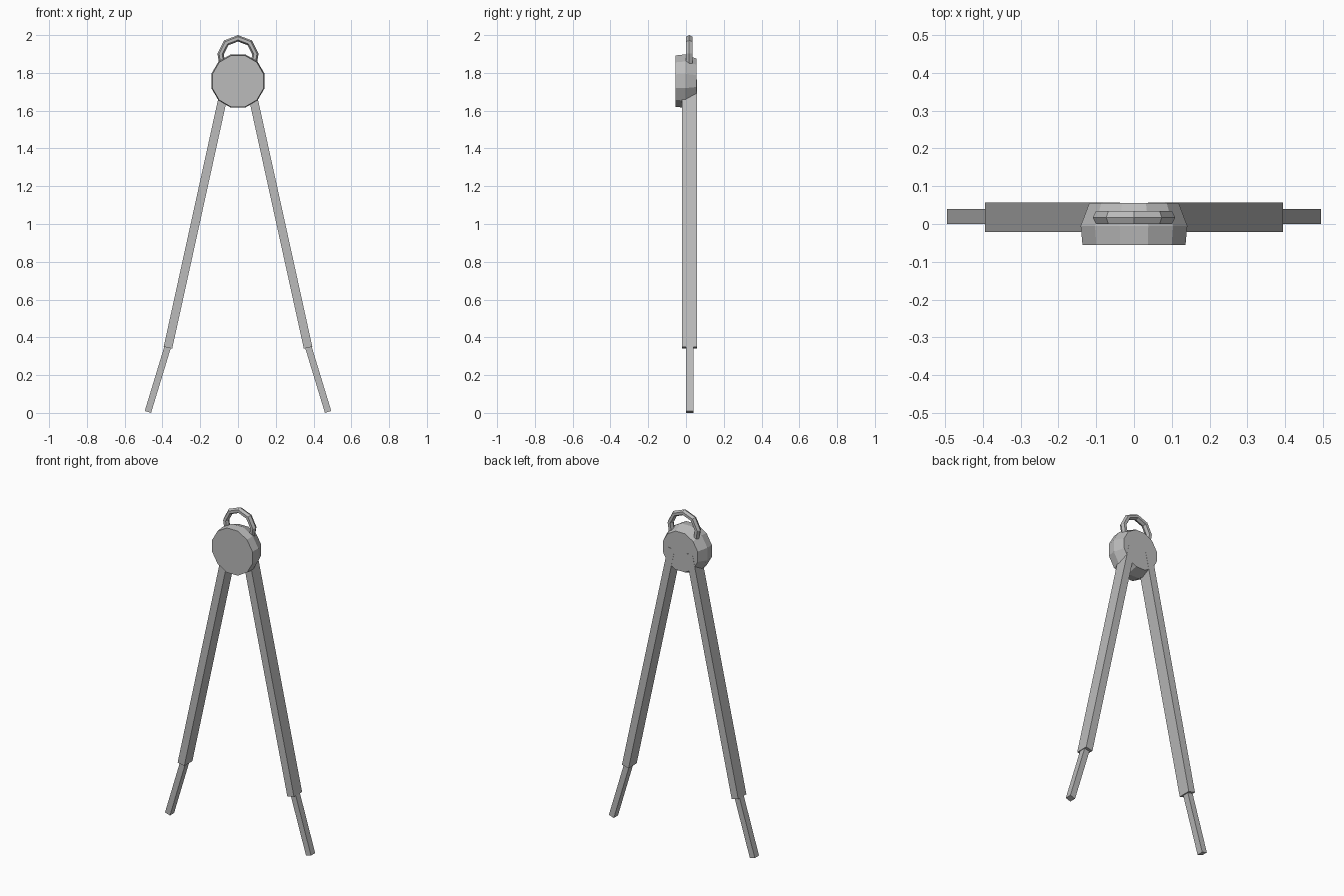
import bpy, bmesh
from math import sin, cos, pi
from mathutils import Vector

if "Cube" in bpy.data.objects:
    bpy.data.objects.remove(bpy.data.objects["Cube"])

metal = bpy.data.materials.new("plain grey")
metal.use_nodes = True
grey = (0.5, 0.5, 0.5, 1)
metal.diffuse_color = grey
metal.node_tree.nodes["Principled BSDF"].inputs["Base Color"].default_value = grey


def loft(name, rings):
    """Skin a row of closed loops and cap both ends."""
    bm = bmesh.new()
    loops = [[bm.verts.new(p) for p in ring] for ring in rings]
    n = len(loops[0])
    for a, b in zip(loops, loops[1:]):
        for i in range(n):
            j = (i + 1) % n
            bm.faces.new((a[i], a[j], b[j], b[i]))
    bm.faces.new(loops[0])
    bm.faces.new(loops[-1])
    bmesh.ops.recalc_face_normals(bm, faces=bm.faces)
    mesh = bpy.data.meshes.new(name)
    bm.to_mesh(mesh)
    bm.free()
    mesh.materials.append(metal)
    obj = bpy.data.objects.new(name, mesh)
    bpy.context.collection.objects.link(obj)
    return obj


def bar(name, top, bottom, width, y0, y1):
    """Square bar in the xz plane with ends cut square to its length."""
    a, b = Vector((top[0], 0, top[1])), Vector((bottom[0], 0, bottom[1]))
    side = (b - a).normalized().cross(Vector((0, 1, 0))) * width / 2
    section = ((-1, y0), (1, y0), (1, y1), (-1, y1))
    return loft(name, [[p + side * s + Vector((0, y, 0)) for s, y in section]
                       for p in (a, b)])


# Hinge disc: flat front, widest near the middle, narrower back
def disc_ring(y, radius, z):
    return [(radius * cos(2 * pi * i / 12 + pi / 12), y,
             z + radius * sin(2 * pi * i / 12 + pi / 12)) for i in range(12)]


loft("hinge_disc", [disc_ring(-0.055, 0.141, 1.756), disc_ring(-0.005, 0.146, 1.757),
                    disc_ring(0.056, 0.122, 1.757)])

# Legs with thinner tips, one pair on each side
for side, sx in (("left", 1), ("right", -1)):
    bar(side + "_leg", (sx * 0.06, 1.76), (sx * 0.371, 0.345), 0.046, -0.021, 0.057)
    bar(side + "_tip", (sx * 0.366, 0.37), (sx * 0.477, 0.005), 0.035, 0.0, 0.04)

# Handle loop: diamond section swept over an arch
half = [(0.08, 1.83), (0.092, 1.9), (0.062, 1.959), (0, 1.983)]
path = [Vector((x, 0.017, z)) for x, z in half]
path += [Vector((-p.x, p.y, p.z)) for p in reversed(path[:-1])]
rings = []
for i, p in enumerate(path):
    along = (path[min(i + 1, len(path) - 1)] - path[max(i - 1, 0)]).normalized()
    out = along.cross(Vector((0, 1, 0)))
    rings.append([p + out * 0.017 * cos(t * pi / 3) + Vector((0, 0.02 * sin(t * pi / 3), 0))
                  for t in range(6)])
loft("handle_loop", rings)
